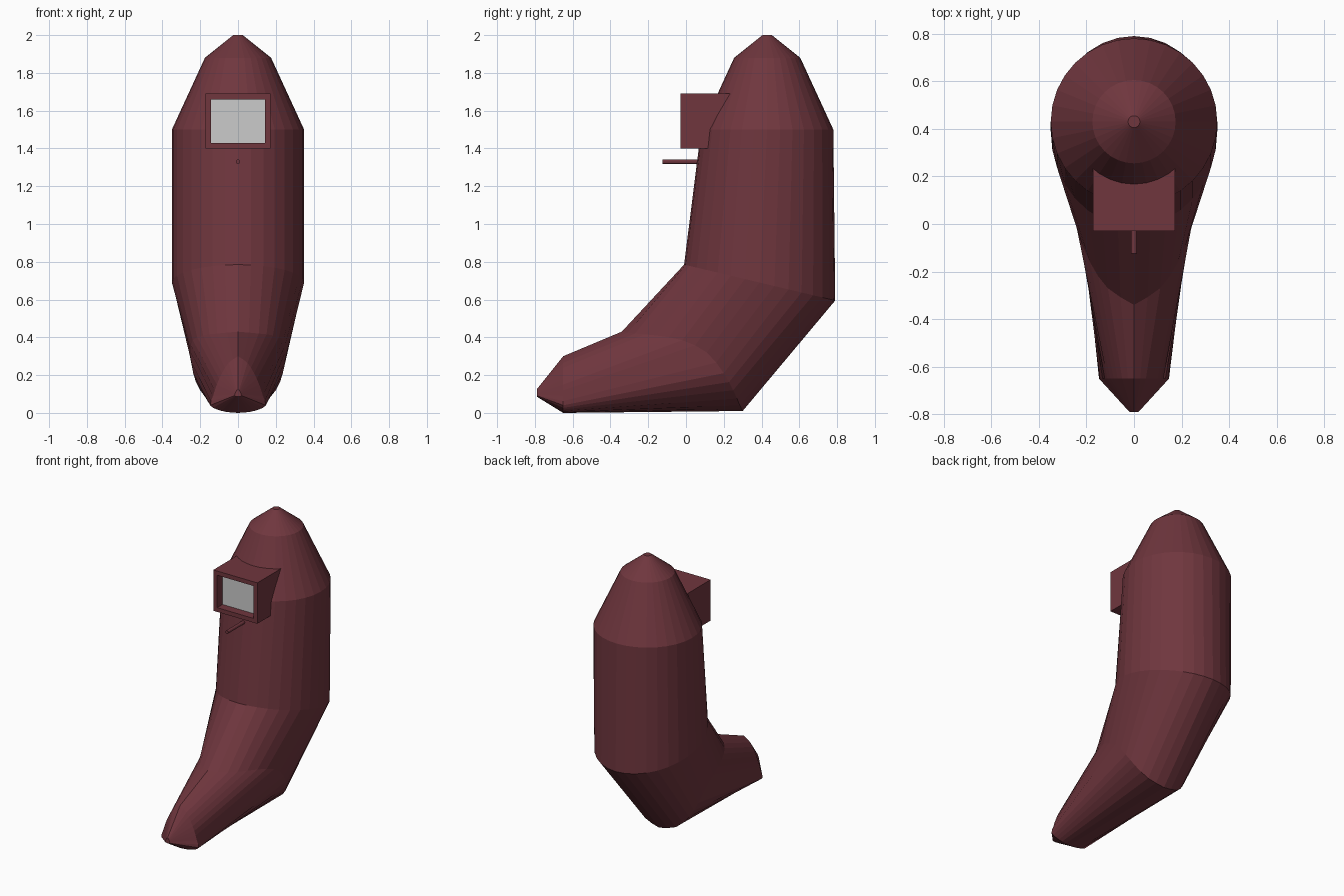
import bpy, bmesh, math
from mathutils import Vector, Matrix

if "Cube" in bpy.data.objects:
    bpy.data.objects.remove(bpy.data.objects["Cube"])

N = 16  # segments per half ring


def material(name, rgb):
    m = bpy.data.materials.new(name)
    m.diffuse_color = (*rgb, 1)
    m.use_nodes = True
    m.node_tree.nodes["Principled BSDF"].inputs["Base Color"].default_value = m.diffuse_color
    return m


maroon = material("maroon", (0.16, 0.037, 0.048))
pale = material("pale_grey", (0.8, 0.8, 0.8))


def finish(bm, name, mat):
    bmesh.ops.recalc_face_normals(bm, faces=bm.faces)
    me = bpy.data.meshes.new(name)
    bm.to_mesh(me)
    bm.free()
    me.materials.append(mat)
    ob = bpy.data.objects.new(name, me)
    bpy.context.collection.objects.link(ob)
    return ob


def ellipse(cy, cz, rx, ry, tilt=0.0):
    """Half ring from the front (-y) round to the back."""
    out = []
    for i in range(N + 1):
        a = math.pi * i / N
        out.append(Vector((rx * math.sin(a), cy - ry * math.cos(a),
                           cz + tilt * math.cos(a))))
    return out


def smooth_half(points):
    """Half ring through control points (Catmull-Rom)."""
    p = [Vector(q) for q in points]
    p = [2 * p[0] - p[1]] + p + [2 * p[-1] - p[-2]]
    out, segs = [], len(points) - 1
    for i in range(N + 1):
        u = i / N * segs
        k = min(int(u), segs - 1)
        t = u - k
        a, b, c, d = p[k:k + 4]
        out.append(0.5 * (2 * b + (c - a) * t + (2 * a - 5 * b + 4 * c - d) * t ** 2
                          + (3 * b - a - 3 * c + d) * t ** 3))
    out[0].x = out[-1].x = 0
    return out


# Boot shaped body: lofted rings from roof tip to toe
ankle = smooth_half([(0, -.34, .43), (.11, -.27, .42), (.185, -.16, .41),
                     (.24, -.02, .385), (.25, .11, .32), (.237, .20, .21),
                     (.20, .25, .12), (.12, .285, .04), (0, .30, .01)])
toe_xz = [(0, .30), (.05, .265), (.085, .21), (.112, .15), (.132, .09),
          (.147, .04), (.11, .018), (.06, .005), (0, 0)]
toe = smooth_half([(x, -.65, z) for x, z in toe_xz])
toe_tip = [Vector((p.x * .13, -.79, .086 + p.z * .13)) for p in toe]
halves = [ellipse(.43, 2.0, .025, .025),
          ellipse(.43, 1.88, .175, .175),
          ellipse(.43, 1.5, .35, .35),
          ellipse(.39, .69, .35, .40, .095),
          ankle, toe, toe_tip]

bm = bmesh.new()
rings = []
for h in halves:
    pts = h + [Vector((-p.x, p.y, p.z)) for p in reversed(h[1:-1])]
    rings.append([bm.verts.new(p) for p in pts])
for r, s in zip(rings, rings[1:]):
    for i in range(2 * N):
        j = (i + 1) % (2 * N)
        bm.faces.new((r[i], r[j], s[j], s[i]))
bm.faces.new(rings[0])
bm.faces.new(rings[-1])
finish(bm, "boot_body", maroon)

# Window box with recessed front, its back buried in the body
bm = bmesh.new()
bmesh.ops.create_cube(bm, size=1, matrix=Matrix.Translation((0, .105, 1.545))
                      @ Matrix.Diagonal((.345, .27, .29, 1)))
front = min(bm.faces, key=lambda f: f.calc_center_median().y)
bmesh.ops.inset_region(bm, faces=[front], thickness=.03, use_even_offset=True)
front = [f for f in bm.faces if f.normal.y < -.9
         and abs(f.calc_center_median().x) < .01
         and abs(f.calc_center_median().z - 1.545) < .01][0]
new = bmesh.ops.extrude_discrete_faces(bm, faces=[front])["faces"][0]
bmesh.ops.translate(bm, verts=new.verts, vec=(0, .07, 0))
finish(bm, "window_box", maroon)

# Window pane
bm = bmesh.new()
bmesh.ops.create_cube(bm, size=1, matrix=Matrix.Translation((0, .035, 1.545))
                      @ Matrix.Diagonal((.285, .01, .23, 1)))
finish(bm, "window_pane", pale)

# Perch below the window
bm = bmesh.new()
bmesh.ops.create_cone(bm, cap_ends=True, segments=12, radius1=.012, radius2=.012,
                      depth=.225, matrix=Matrix.Translation((0, -.0125, 1.33))
                      @ Matrix.Rotation(math.pi / 2, 4, 'X'))
finish(bm, "perch", maroon)
